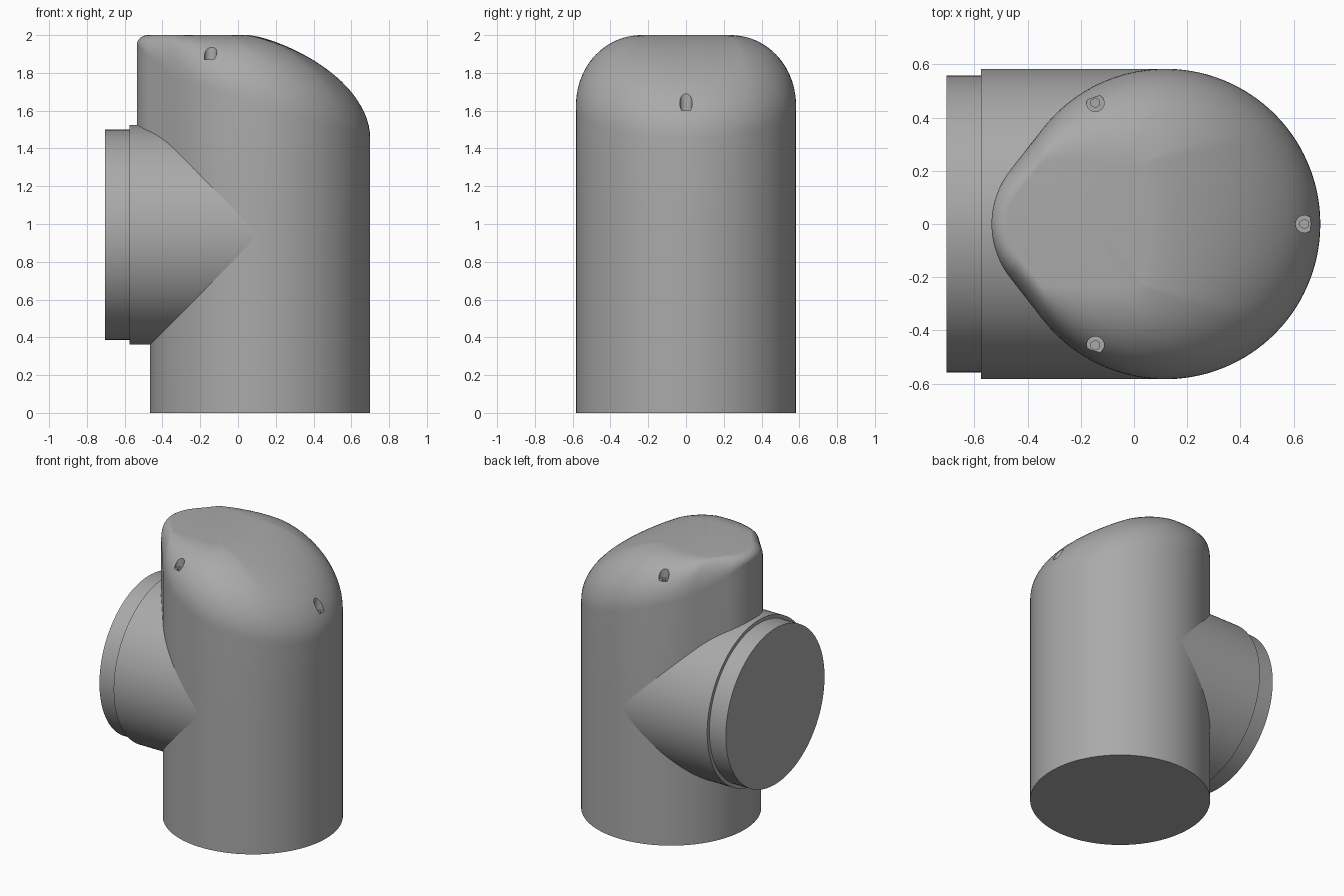
import bpy, bmesh, math
from mathutils import Matrix

if "Cube" in bpy.data.objects:
    bpy.data.objects.remove(bpy.data.objects["Cube"], do_unlink=True)

grey = bpy.data.materials.new("plain grey")
grey.use_nodes = True
grey.diffuse_color = (0.4, 0.4, 0.4, 1)
grey.node_tree.nodes["Principled BSDF"].inputs["Base Color"].default_value = (0.4, 0.4, 0.4, 1)

CX, R = 0.117, 0.583          # main column
NX, NR = -0.208, 0.327        # rounded nose of the head
TURN = math.radians(142)      # where the nose leaves the column
TOP, AXIS = 2.0, 0.943        # crown height, side pipe axis height


def add_object(name, bm):
    bmesh.ops.remove_doubles(bm, verts=bm.verts, dist=0.0002)
    bmesh.ops.recalc_face_normals(bm, faces=bm.faces)
    mesh = bpy.data.meshes.new(name)
    bm.to_mesh(mesh)
    bm.free()
    mesh.materials.append(grey)
    ob = bpy.data.objects.new(name, mesh)
    bpy.context.collection.objects.link(ob)
    return ob


def activate(ob):
    bpy.ops.object.select_all(action='DESELECT')
    ob.select_set(True)
    bpy.context.view_layer.objects.active = ob


def smooth(ob, angle=30):
    activate(ob)
    bpy.ops.object.shade_smooth_by_angle(angle=math.radians(angle))


def loft(rings):
    bm = bmesh.new()
    loops = [[bm.verts.new(p) for p in ring] for ring in rings]
    for a, b in zip(loops, loops[1:]):
        for i in range(len(a)):
            j = (i + 1) % len(a)
            bm.faces.new((a[i], a[j], b[j], b[i]))
    bm.faces.new(loops[0])
    bm.faces.new(loops[-1])
    return bm


def lerp_table(table, x):
    for (x0, v0), (x1, v1) in zip(table, table[1:]):
        if x <= x1:
            return v0 + (v1 - v0) * max(0, (x - x0) / (x1 - x0))
    return table[-1][1]


# Plan outlines: a circle for the column, a circle with a nose for the head
column, head = [], []
for k in range(97):
    a = -TURN + 2 * TURN * k / 96
    column.append((CX + R * math.cos(a), R * math.sin(a)))
    head.append(column[-1])
for k in range(33):
    a = TURN + 2 * (math.pi - TURN) * k / 32
    column.append((CX + R * math.cos(a), R * math.sin(a)))
    head.append((NX + NR * math.cos(a), NR * math.sin(a)))

# Dome shape along the head: depth of the rounding and edge of the flat crown
DEPTH = [(-0.535, 0.05), (-0.466, 0.12), (-0.34, 0.22), (CX, 0.38), (0.7, 0.55)]
CROWN = [(-0.535, -0.475), (-0.34, -0.35), (CX, -0.05), (0.7, 0.06)]
CURVE = [(CX, 2.0), (0.7, 1.35)]


def dome_ring(s):
    ring = []
    t = math.sin(s * math.pi / 2)
    for x, y in head:
        qx = lerp_table(CROWN, x)
        qy = math.copysign(min(0.235, 0.62 * abs(y)), y)
        drop = 1 - math.sqrt(max(0, 1 - t ** lerp_table(CURVE, x)))
        ring.append((qx + (x - qx) * t, qy + (y - qy) * t,
                     TOP - lerp_table(DEPTH, x) * drop))
    return ring


def flat_ring(outline, z):
    return [(x, y, z) for x, y in outline]


rings = [flat_ring(column, 0), flat_ring(column, 1.0), flat_ring(head, 1.0)]
rings += [dome_ring(1 - k / 20) for k in range(21)]
body = add_object("column_with_domed_head", loft(rings))


# Side pipe: shoulder section and narrower end
def pipe_ring(x, r):
    return [(x, r * math.cos(2 * math.pi * k / 128), AXIS + r * math.sin(2 * math.pi * k / 128))
            for k in range(128)]


pipe = add_object("side_pipe", loft([pipe_ring(0.11, 0.582), pipe_ring(-0.575, 0.582),
                                     pipe_ring(-0.575, 0.557), pipe_ring(-0.705, 0.557)]))


# Screw recesses: round hole with a hexagon socket in its floor
def cut(x, y, floor, radius, sides):
    bm = bmesh.new()
    bmesh.ops.create_cone(bm, cap_ends=True, segments=sides, radius1=radius, radius2=radius,
                          depth=0.5, matrix=Matrix.Translation((x, y, floor + 0.25)))
    cutter = add_object("recess_cutter", bm)
    cutter.hide_render = True
    mod = body.modifiers.new("recess", 'BOOLEAN')
    mod.operation = 'DIFFERENCE'
    mod.solver = 'EXACT'
    mod.object = cutter
    activate(body)
    bpy.ops.object.modifier_apply(modifier=mod.name)
    bpy.data.objects.remove(cutter, do_unlink=True)


for x, y, floor in ((-0.145, 0.455, 1.87), (-0.145, -0.455, 1.87), (0.64, 0, 1.6)):
    cut(x, y, floor, 0.033, 24)
    cut(x, y, floor - 0.02, 0.018, 6)

smooth(body)
smooth(pipe)
